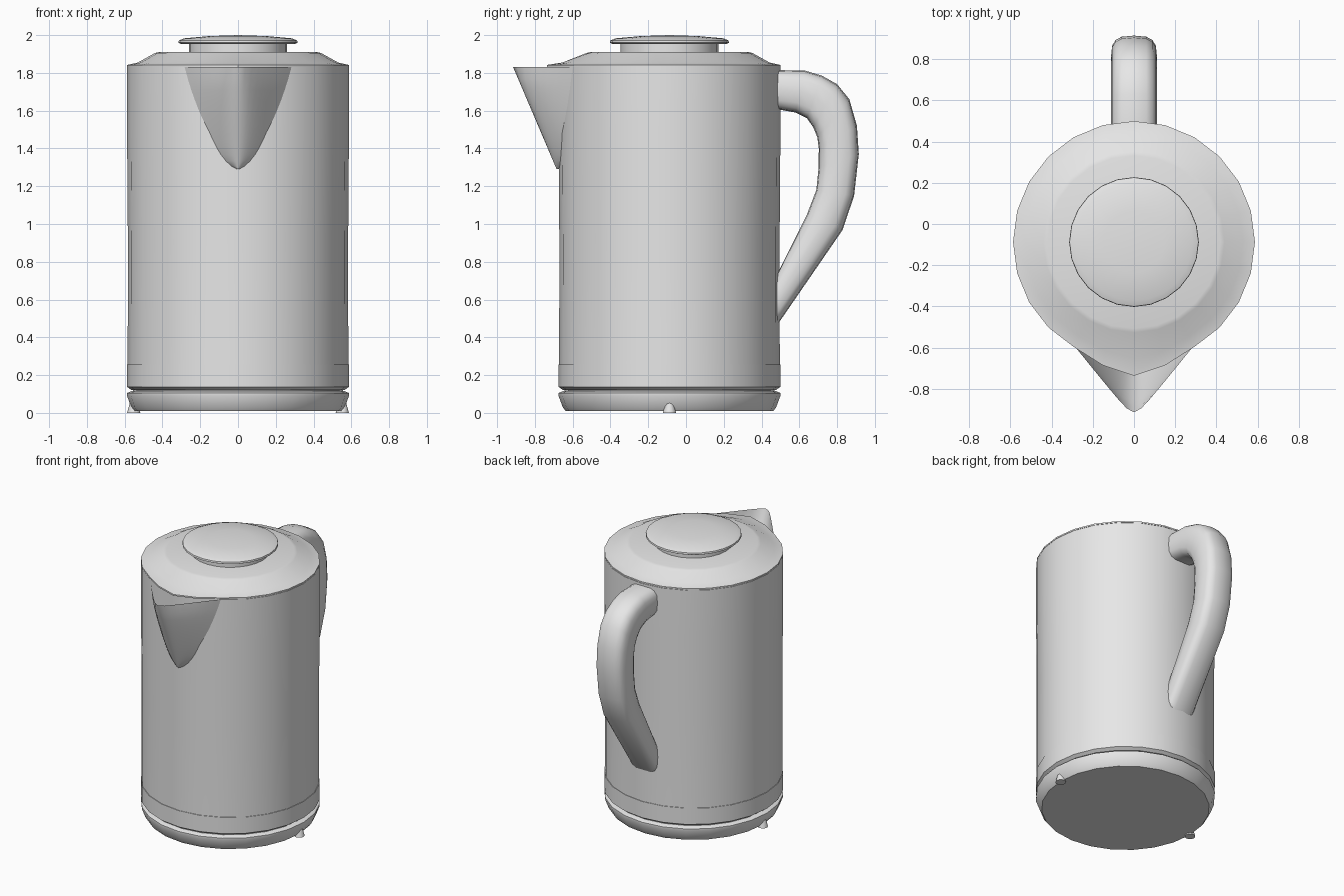
import bpy, bmesh, math
from mathutils import Vector

cube = bpy.data.objects.get("Cube")
if cube:
    bpy.data.objects.remove(cube, do_unlink=True)

CY, R, SIDES = -0.0875, 0.5875, 24   # body axis, radius and side count

grey = bpy.data.materials.new("plain_grey")
grey.use_nodes = True
grey.diffuse_color = (0.8, 0.8, 0.8, 1)
grey.node_tree.nodes["Principled BSDF"].inputs["Base Color"].default_value = (0.8, 0.8, 0.8, 1)


def finish(bm, name, angle=35):
    """Turn a bmesh into a smooth-shaded grey object."""
    bmesh.ops.remove_doubles(bm, verts=bm.verts, dist=0.0005)
    bmesh.ops.recalc_face_normals(bm, faces=bm.faces)
    mesh = bpy.data.meshes.new(name)
    bm.to_mesh(mesh)
    bm.free()
    mesh.materials.append(grey)
    obj = bpy.data.objects.new(name, mesh)
    bpy.context.collection.objects.link(obj)
    bpy.ops.object.select_all(action='DESELECT')
    obj.select_set(True)
    bpy.context.view_layer.objects.active = obj
    bpy.ops.object.shade_smooth_by_angle(angle=math.radians(angle))
    return obj


def bridge(bm, rows, closed):
    """Join neighbouring rows of vertices with quads."""
    for a, b in zip(rows, rows[1:]):
        n = len(a)
        for i in range(n if closed else n - 1):
            j = (i + 1) % n
            bm.faces.new((a[i], a[j], b[j], b[i]))


def lathe(name, profile, shape=None):
    """Revolve (radius, z) points about the body axis."""
    bm = bmesh.new()
    rows = []
    for r, z in profile:
        row = []
        for i in range(SIDES):
            a = math.tau * i / SIDES
            p = Vector((r * math.sin(a), CY - r * math.cos(a), z))
            if shape:
                p = shape(p, r, a)
            row.append(bm.verts.new(p))
        rows.append(row)
    bridge(bm, rows, True)
    return finish(bm, name)


def lid_beak(p, r, a):
    """Pull the front of the lid rim into a short point."""
    near = max(0, 1 - abs(math.remainder(a, math.tau)) / math.radians(30))
    p.y -= 0.062 * near * max(0, (r - 0.45) / (R - 0.45))
    return p


# Base plate and its stem
lathe("base_plate", [(0, 0.01), (0.55, 0.01), (0.565, 0.03), (R, 0.09),
                     (R, 0.105), (0.565, 0.115), (0, 0.115)])
lathe("base_stem", [(0.555, 0.11), (0.555, 0.13)])

# Body wall and the slightly wider band at its foot
lathe("lower_band", [(0, 0.122), (0.565, 0.122), (R, 0.138), (R, 0.255), (0.57, 0.257)])
lathe("body", [(0.584, 0.25), (0.583, 0.9), (R, 1.5), (R, 1.83), (0.57, 1.83)])

# Lid, neck and knob
lathe("lid", [(0, 1.832), (R, 1.832), (R, 1.842), (0.53, 1.855), (0.44, 1.905),
              (0.42, 1.91), (0, 1.91)], lid_beak)
lathe("knob_neck", [(0.26, 1.9), (0.26, 1.96)])
lathe("knob", [(0, 1.952), (0.3, 1.952), (0.315, 1.96), (0.313, 1.972),
               (0.285, 1.983), (0.15, 1.995), (0, 2.0)])

# Spout: rounded V sections growing upward out of the body
bm = bmesh.new()
rows = []
for k in range(13):
    t = max(0.004, (k / 12) ** 1.4)
    width = 0.29 * t ** 0.6
    tip = -0.685 - 0.23 * t
    side = CY - math.sqrt((R * 0.99) ** 2 - width ** 2)
    e = 0.012 + 0.5 * (1 - t)
    row = []
    for i in range(17):
        s = i / 8 - 1
        f = (math.sqrt(1 + e) - math.sqrt(s * s + e)) / (math.sqrt(1 + e) - math.sqrt(e))
        row.append(bm.verts.new((width * s, side + (tip - side) * f, 1.29 + 0.54 * t)))
    rows.append(row)
bridge(bm, rows, False)
spout = finish(bm, "spout", 50)

# Handle: rounded sections between outer and inner outline points (y, z)
outer = [(0.47, 1.815), (0.63, 1.812), (0.72, 1.785), (0.80, 1.74), (0.865, 1.66),
         (0.905, 1.52), (0.915, 1.37), (0.89, 1.15), (0.83, 0.97), (0.5, 0.49), (0.48, 0.46)]
inner = [(0.47, 1.61), (0.58, 1.59), (0.64, 1.56), (0.675, 1.51), (0.695, 1.46),
         (0.703, 1.4), (0.702, 1.3), (0.69, 1.18), (0.64, 1.05), (0.5, 0.77), (0.48, 0.73)]
bm = bmesh.new()
rows = []
for o, n in zip(outer, inner):
    o, n = Vector((0, *o)), Vector((0, *n))
    mid, half = (o + n) / 2, (o - n) / 2
    row = []
    for i in range(16):
        a = math.tau * i / 16
        c, s = math.cos(a), math.sin(a)
        x = 0.112 * math.copysign(abs(s) ** 0.65, s)
        row.append(bm.verts.new(mid + half * math.copysign(abs(c) ** 0.65, c) + Vector((x, 0, 0))))
    rows.append(row)
bridge(bm, rows, True)
bm.faces.new(rows[0])
bm.faces.new(rows[-1])
finish(bm, "handle", 50)

# Small tapered feet on both sides of the base
for name, sign in (("left_foot", 1), ("right_foot", -1)):
    bm = bmesh.new()
    bmesh.ops.create_cone(bm, cap_ends=True, segments=12, radius1=0.035, radius2=0.015, depth=0.075)
    bmesh.ops.translate(bm, verts=bm.verts, vec=(sign * 0.552, CY, 0.0375))
    finish(bm, name)
